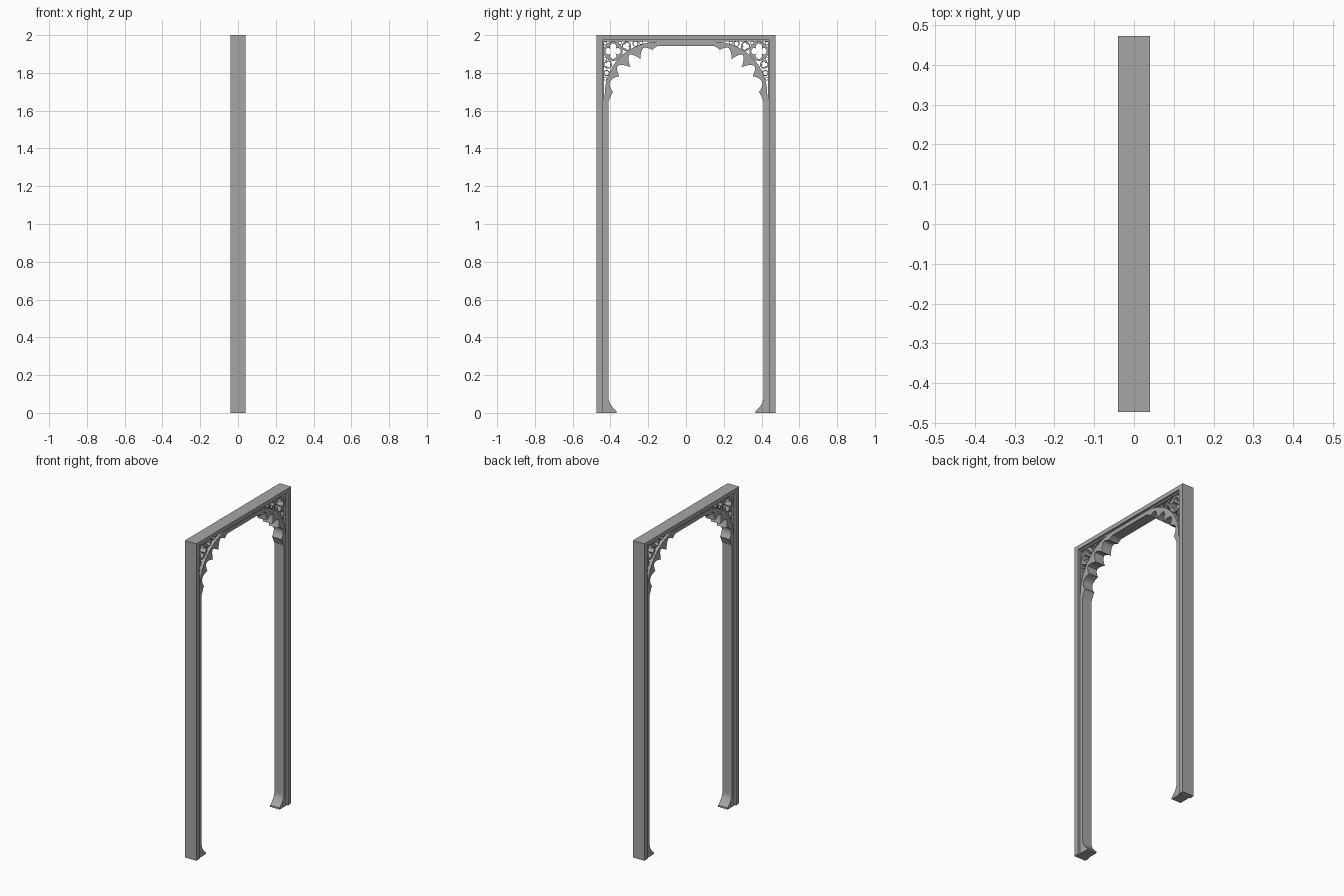
import bpy
import bmesh
from math import sin, cos, pi, radians

if "Cube" in bpy.data.objects:
    bpy.data.objects.remove(bpy.data.objects["Cube"], do_unlink=True)

GREY = (0.38, 0.38, 0.38, 1.0)
stone = bpy.data.materials.new("grey stone")
stone.use_nodes = True
stone.diffuse_color = GREY
stone.node_tree.nodes["Principled BSDF"].inputs["Base Color"].default_value = GREY


def band(name, outer, inner, half, closed=False, mirror=False):
    """Solid band between two matching (y, z) outlines, given thickness along x."""
    bm = bmesh.new()
    rows = []
    for x, line in ((-half, outer), (-half, inner), (half, inner), (half, outer)):
        rows.append([bm.verts.new((x, y, z)) for y, z in line])
    n = len(outer)
    for i in range(n if closed else n - 1):
        j = (i + 1) % n
        for k in range(4):
            a, b = rows[k], rows[(k + 1) % 4]
            bm.faces.new((a[i], a[j], b[j], b[i]))
    if not closed:
        for i in (0, n - 1):
            bm.faces.new([row[i] for row in rows])
    bmesh.ops.recalc_face_normals(bm, faces=bm.faces)
    mesh = bpy.data.meshes.new(name)
    bm.to_mesh(mesh)
    bm.free()
    mesh.materials.append(stone)
    obj = bpy.data.objects.new(name, mesh)
    bpy.context.collection.objects.link(obj)
    if mirror:
        mod = obj.modifiers.new("other side", 'MIRROR')
        mod.use_axis = (False, True, False)
    return obj


def gate(w, h):
    return [(w, 0), (w, h), (-w, h), (-w, 0)]


def both_sides(half_line):
    return half_line + [(-y, z) for y, z in reversed(half_line)]


# Outer frame and the recessed fillet inside it
band("outer_frame", gate(0.473, 2.0), gate(0.44, 1.974), 0.04)
band("frame_fillet", gate(0.44, 1.974), gate(0.433, 1.965), 0.028)

# Inner moulding: flared feet, posts and arch with pointed cusps
CUSPS = [(2, 0.024), (25, 0.036), (45, 0.056), (64, 0.052), (83, 0.022)]


def cusp_depth(deg):
    depth = 0
    for centre, size in CUSPS:
        t = abs(deg - centre) / 10.5
        if t < 1:
            depth = max(depth, size * (1 - t) ** 1.6)
    return depth


outer, inner = [(0.434, 0)], [(0.368, 0)]
for i in range(9):
    t = i / 8
    outer.append((0.434, 0.01 + 0.07 * t))
    inner.append((0.41 - 0.042 * (1 - t) ** 2, 0.01 + 0.07 * t))
outer.append((0.434, 1.65))
inner.append((0.41, 1.65))
for deg in range(0, 91):
    a = radians(deg)
    d = cusp_depth(deg)
    outer.append((0.15 + 0.28 * cos(a), 1.69 + 0.275 * sin(a)))
    inner.append((0.15 + (0.26 - d) * cos(a), 1.69 + (0.255 - d) * sin(a)))
band("arch_moulding", both_sides(outer), both_sides(inner), 0.033)


# Corner tracery: foiled rings between the frame and the arch
def foil_ring(name, y, z, r, foils, half):
    n = 64
    outer, inner = [], []
    for i in range(n):
        a = 2 * pi * i / n
        hole = r * 0.7
        if foils:
            hole = r * (0.36 + 0.44 * abs(cos(foils * a / 2)) ** 0.6)
        outer.append((y + r * cos(a), z + r * sin(a)))
        inner.append((y + hole * cos(a), z + hole * sin(a)))
    band(name, outer, inner, half, closed=True, mirror=True)


foil_ring("quatrefoil", 0.386, 1.915, 0.051, 4, 0.02)
RINGS = [(0.315, 1.941, 0.025, 3), (0.414, 1.844, 0.022, 3),
         (0.267, 1.954, 0.016, 0), (0.42, 1.799, 0.016, 0),
         (0.35, 1.959, 0.009, 0), (0.428, 1.875, 0.009, 0),
         (0.237, 1.96, 0.010, 0), (0.427, 1.77, 0.010, 0),
         (0.427, 1.957, 0.010, 0)]
for i, (y, z, r, foils) in enumerate(RINGS):
    foil_ring("small_ring_%d" % (i + 1), y, z, r, foils, 0.018)
